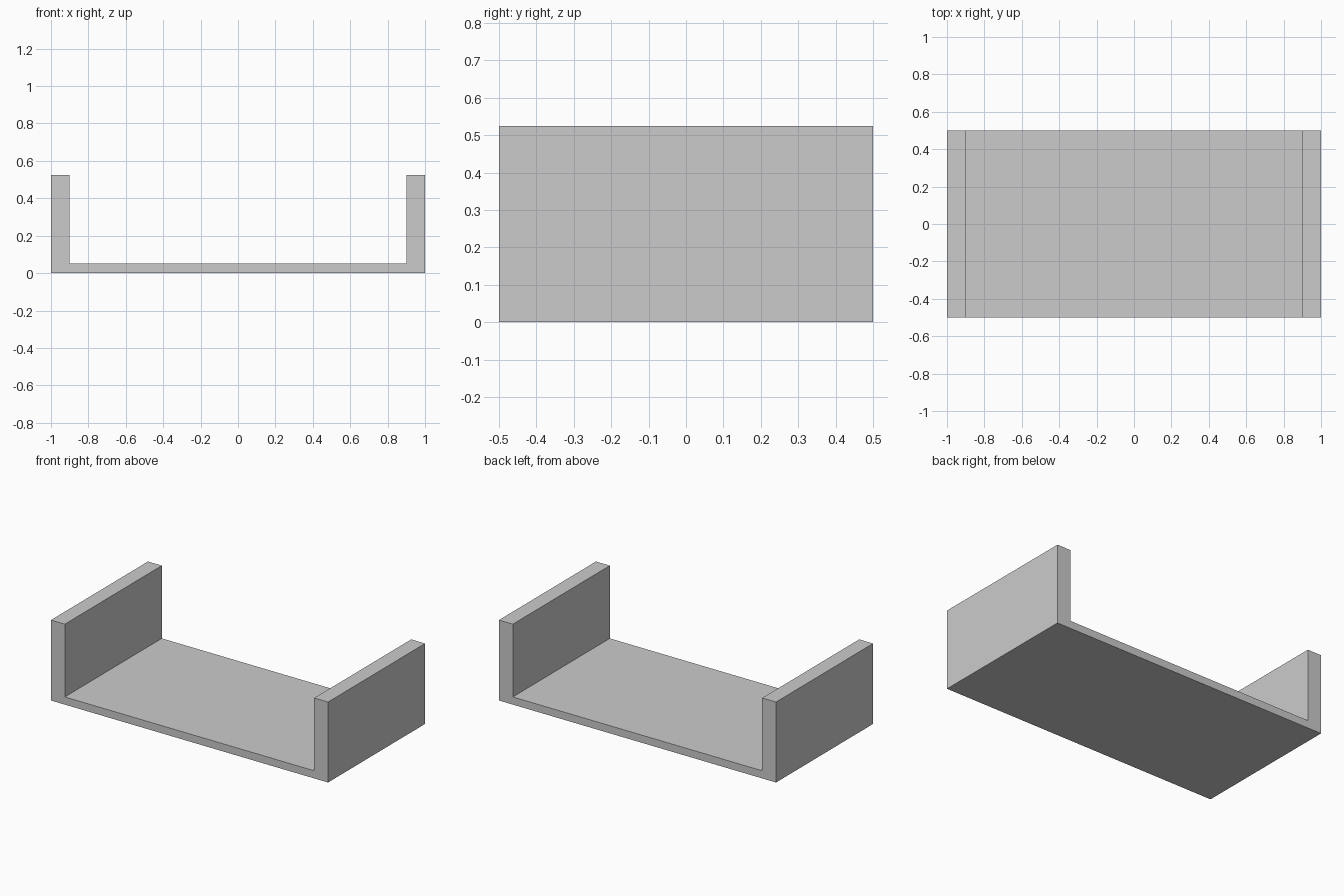
import bpy, bmesh

if "Cube" in bpy.data.objects:
    bpy.data.objects.remove(bpy.data.objects["Cube"])

WIDTH, DEPTH, HEIGHT = 2.0, 1.0, 0.525
WALL, FLOOR = 0.1, 0.05

# U-shaped cross-section: floor with an upright wall at each end
half = [(WIDTH / 2, 0), (WIDTH / 2, HEIGHT),
        (WIDTH / 2 - WALL, HEIGHT), (WIDTH / 2 - WALL, FLOOR)]
profile = half + [(-x, z) for x, z in reversed(half)]

# Extrude the section from front to back
bm = bmesh.new()
face = bm.faces.new([bm.verts.new((x, -DEPTH / 2, z)) for x, z in profile])
result = bmesh.ops.extrude_face_region(bm, geom=[face])
moved = [v for v in result["geom"] if isinstance(v, bmesh.types.BMVert)]
bmesh.ops.translate(bm, verts=moved, vec=(0, DEPTH, 0))
bmesh.ops.recalc_face_normals(bm, faces=bm.faces)

mesh = bpy.data.meshes.new("channel_tray")
bm.to_mesh(mesh)
bm.free()
bpy.context.collection.objects.link(bpy.data.objects.new("channel_tray", mesh))
